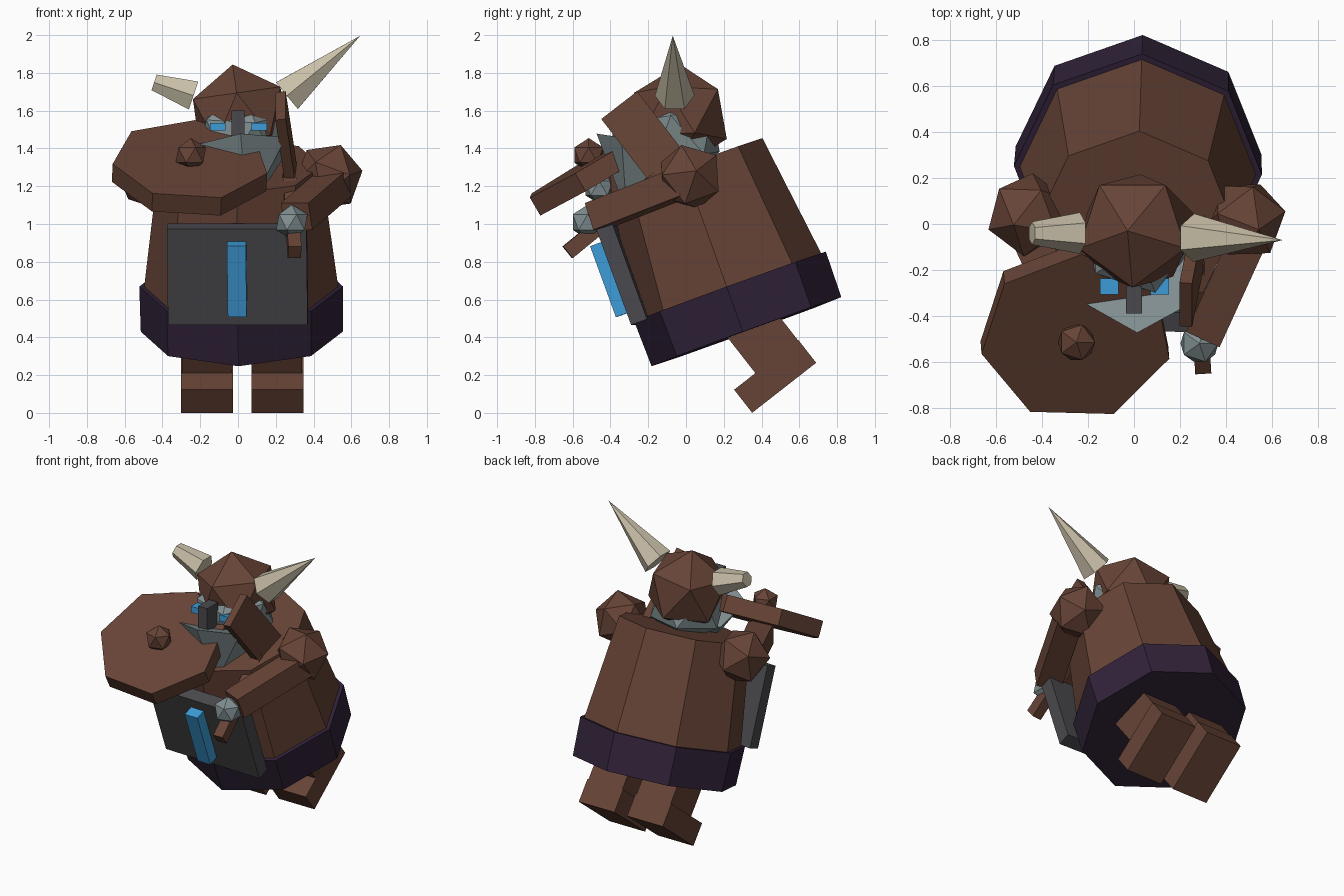
import bpy, bmesh
from math import radians
from mathutils import Matrix, Vector, Euler

cube = bpy.data.objects.get("Cube")
if cube:
    bpy.data.objects.remove(cube, do_unlink=True)


def material(name, rgb):
    m = bpy.data.materials.new(name)
    m.use_nodes = True
    m.diffuse_color = (*rgb, 1)
    bsdf = next(n for n in m.node_tree.nodes if n.type == 'BSDF_PRINCIPLED')
    bsdf.inputs["Base Color"].default_value = (*rgb, 1)
    bsdf.inputs["Roughness"].default_value = 0.9
    return m


brown = material("leather_brown", (0.135, 0.057, 0.037))
purple = material("dark_purple", (0.030, 0.016, 0.040))
grey = material("pale_grey", (0.22, 0.275, 0.285))
iron = material("dark_iron", (0.068, 0.068, 0.076))
blue = material("bright_blue", (0.047, 0.33, 0.68))
bone = material("bone", (0.58, 0.52, 0.39))


def finish(name, bm, matrix, mat):
    mesh = bpy.data.meshes.new(name)
    bmesh.ops.recalc_face_normals(bm, faces=bm.faces)
    bm.to_mesh(mesh)
    bm.free()
    mesh.materials.append(mat)
    ob = bpy.data.objects.new(name, mesh)
    ob.matrix_world = matrix
    bpy.context.collection.objects.link(ob)
    return ob


def place(loc, rot=(0, 0, 0)):
    """Matrix from a location and angles in degrees."""
    return Matrix.Translation(loc) @ Euler([radians(a) for a in rot]).to_matrix().to_4x4()


def aim(loc, z_dir, y_hint):
    """Matrix whose z axis follows z_dir and whose y axis leans to y_hint."""
    z = Vector(z_dir).normalized()
    x = Vector(y_hint).cross(z).normalized()
    y = z.cross(x)
    return Matrix.Translation(loc) @ Matrix((x, y, z)).transposed().to_4x4()


def box(name, size, matrix, mat):
    bm = bmesh.new()
    bmesh.ops.create_cube(bm, size=1)
    bmesh.ops.scale(bm, vec=size, verts=bm.verts)
    return finish(name, bm, matrix, mat)


def cone(name, sides, r1, r2, height, matrix, mat):
    """Cone or prism standing on its own origin."""
    bm = bmesh.new()
    bmesh.ops.create_cone(bm, cap_ends=True, segments=sides, radius1=r1,
                          radius2=r2, depth=height)
    bmesh.ops.translate(bm, vec=(0, 0, height / 2), verts=bm.verts)
    bmesh.ops.remove_doubles(bm, verts=bm.verts, dist=1e-5)
    return finish(name, bm, matrix, mat)


def ball(name, radius, matrix, mat):
    bm = bmesh.new()
    bmesh.ops.create_icosphere(bm, subdivisions=1, radius=radius)
    return finish(name, bm, matrix, mat)


def limb(name, a, b, width, depth, mat, hint=(0, 0, 1)):
    """Box stretched between two points."""
    a, b = Vector(a), Vector(b)
    return box(name, (width, depth, (b - a).length), aim((a + b) / 2, b - a, hint), mat)


# Torso, leaning forward, with belt and front plate
lean = place((0.02, 0.32, 0.43), (20, 0, -2))
cone("belt", 8, 0.535, 0.54, 0.254, lean, purple)
cone("torso", 8, 0.52, 0.43, 0.73, lean @ place((0, 0, 0.204)), brown)
box("apron_plate", (0.74, 0.09, 0.54), lean @ place((0, -0.505, 0.508)), iron)
box("apron_stripe", (0.1, 0.1, 0.4), lean @ place((0, -0.572, 0.508)), blue)

# Legs and feet
for side, x in (("right", -0.165), ("left", 0.208)):
    box(side + "_leg", (0.262, 0.285, 0.6), place((x, 0.389, 0.414), (38, 0, 0)), brown)
    box(side + "_foot", (0.275, 0.43, 0.155), place((x, 0.472, 0.194), (38, 0, 0)), brown)

# Head, helmet and beard
ball("head", 0.26, place((0.02, -0.06, 1.46), (10, 0, 0)), grey)
ball("helmet", 0.275, place((0.01, -0.03, 1.572), (8, 0, -90)), brown)
cone("beard", 6, 0.275, 0, 0.36, aim((0.02, -0.21, 1.4), (0.08, -0.3, -1), (0, -1, 0)), grey)
box("nose_guard", (0.07, 0.12, 0.2), place((0, -0.33, 1.5)), iron)
for side, x in (("right", -0.108), ("left", 0.112)):
    box(side + "_eye", (0.082, 0.07, 0.042), place((x, -0.272, 1.515)), blue)

# Horns, the right one broken short
cone("left_horn", 6, 0.105, 0, 0.5,
     aim((0.26, -0.06, 1.68), (0.385, -0.01, 0.315), (0, 1, 0)), bone)
cone("right_horn", 6, 0.09, 0.05, 0.22,
     aim((-0.235, -0.04, 1.68), (-0.21, 0, 0.07), (0, 1, 0)), bone)

# Arms
ball("left_shoulder", 0.185, place((0.48, 0.02, 1.25), (20, 15, 20)), brown)
ball("right_shoulder", 0.185, place((-0.46, 0.04, 1.25), (20, -15, -20)), brown)
limb("left_arm", (0.52, -0.02, 1.22), (0.31, -0.48, 1.04), 0.16, 0.15, brown)
limb("right_arm", (-0.48, 0.0, 1.22), (-0.28, -0.43, 1.19), 0.16, 0.14, brown)
ball("left_hand", 0.093, place((0.285, -0.52, 1.01)), grey)
ball("right_hand", 0.085, place((-0.25, -0.46, 1.19)), grey)

# Axe in the left hand
limb("axe_handle", (0.30, -0.627, 0.85), (0.27, -0.15, 1.24), 0.07, 0.08, brown)
box("axe_head", (0.055, 0.24, 0.5),
    aim((0.255, -0.2, 1.43), (-0.12, -0.61, 0.79), (0, 0.79, 0.61)), brown)

# Seven-sided shield with its boss
shield_normal = Vector((0.04, -0.5, 0.86)).normalized()
shield_front = Vector((-0.25, -0.495, 1.34))
cone("shield", 7, 0.42, 0.42, 0.11,
     aim(shield_front - shield_normal * 0.11, shield_normal, (0.81, 0.5, 0.29)), brown)
ball("shield_boss", 0.09, place((-0.25, -0.515, 1.365)), brown)
